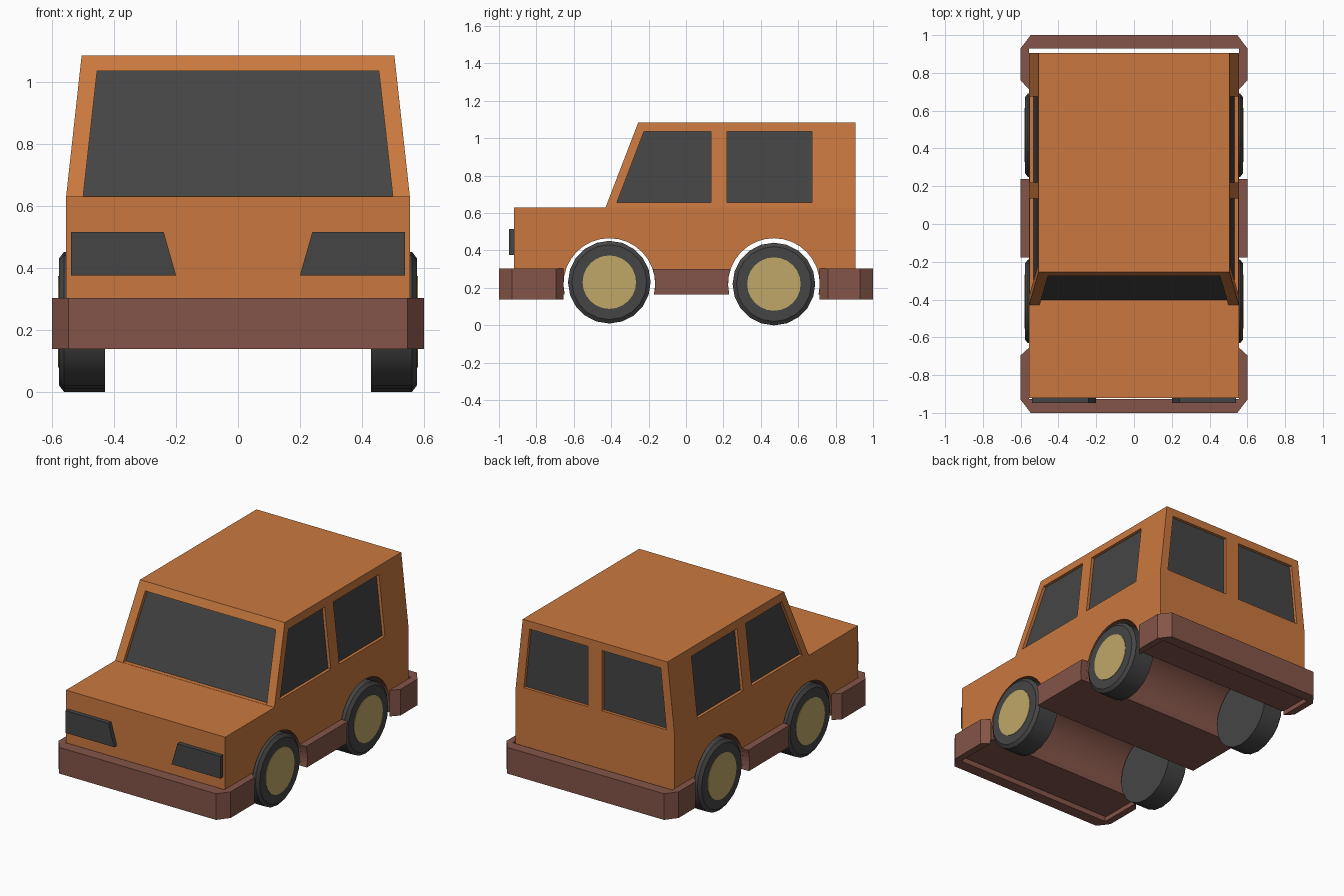
import bpy, bmesh, math
from mathutils import Vector

cube = bpy.data.objects.get("Cube")
if cube:
    bpy.data.objects.remove(cube, do_unlink=True)


def material(name, rgb):
    m = bpy.data.materials.new(name)
    m.use_nodes = True
    m.diffuse_color = (*rgb, 1)
    m.node_tree.nodes["Principled BSDF"].inputs["Base Color"].default_value = (*rgb, 1)
    return m


ORANGE = material("orange paint", (0.59, 0.19, 0.05))
BROWN = material("brown trim", (0.23, 0.09, 0.065))
CHARCOAL = material("charcoal", (0.06, 0.06, 0.06))
TAN = material("tan hub", (0.53, 0.39, 0.14))


def finish(bm, name, *mats):
    bmesh.ops.recalc_face_normals(bm, faces=bm.faces)
    mesh = bpy.data.meshes.new(name)
    bm.to_mesh(mesh)
    bm.free()
    for m in mats:
        mesh.materials.append(m)
    ob = bpy.data.objects.new(name, mesh)
    bpy.context.collection.objects.link(ob)
    return ob


def activate(ob):
    bpy.ops.object.select_all(action='DESELECT')
    ob.select_set(True)
    bpy.context.view_layer.objects.active = ob


def smooth(ob):
    activate(ob)
    bpy.ops.object.shade_smooth_by_angle(angle=math.radians(28))


def prism_mesh(points, start, end):
    """Sweep a polygon from one offset to another."""
    bm = bmesh.new()
    a = [bm.verts.new(Vector(p) + Vector(start)) for p in points]
    b = [bm.verts.new(Vector(p) + Vector(end)) for p in points]
    bm.faces.new(a)
    bm.faces.new(b[::-1])
    for i in range(len(a)):
        j = (i + 1) % len(a)
        bm.faces.new((a[j], a[i], b[i], b[j]))
    return bm


def prism(name, points, start, end, mat):
    return finish(prism_mesh(points, start, end), name, mat)


def arch(y, first, last, steps):
    """Wheel arch points between two heights-derived angles, from back to front."""
    return [(0, y + ARCH_R * math.cos(t), ARCH_Z + ARCH_R * math.sin(t))
            for t in (first + (last - first) * i / steps for i in range(steps + 1))]


ARCH_R, ARCH_Z, FLOOR, BELT, ROOF = 0.245, 0.22, 0.165, 0.63, 1.085
FRONT_Y, REAR_Y, HALF, ROOF_HALF = -0.41, 0.47, 0.555, 0.505
low = math.asin((FLOOR - ARCH_Z) / ARCH_R)
high = math.asin((0.30 - ARCH_Z) / ARCH_R)

# Lower body with wheel arches cut right through
profile = [(0, -0.92, FLOOR), (0, -0.92, BELT), (0, 0.905, BELT), (0, 0.905, FLOOR)]
for y in (REAR_Y, FRONT_Y):
    profile += arch(y, low, math.pi - low, 18)
bm = prism_mesh(profile, (-HALF, 0, 0), (HALF, 0, 0))
bmesh.ops.recalc_face_normals(bm, faces=bm.faces)
for f in bm.faces:
    c = f.calc_center_median()
    if abs(f.normal.x) < 0.5 and c.z < 0.5 and -0.9 < c.y < 0.9:
        f.material_index = 1
smooth(finish(bm, "lower_body", ORANGE, BROWN))

# Cabin, narrowing towards the roof
bm = prism_mesh([(0, -0.43, BELT), (0, 0.905, BELT), (0, 0.905, ROOF), (0, -0.255, ROOF)],
                (-HALF, 0, 0), (HALF, 0, 0))
for v in bm.verts:
    if v.co.z > 1:
        v.co.x = math.copysign(ROOF_HALF, v.co.x)
cabin = finish(bm, "cabin", ORANGE)


def side_x(z):
    return HALF + (ROOF_HALF - HALF) * (z - BELT) / (ROOF - BELT)


def shield_y(z):
    return -0.43 + 0.175 * (z - BELT) / (ROOF - BELT)


def window(name, points, inward, depth):
    """Recess the cabin and lay a glass plate at the bottom of the recess."""
    d = Vector(inward)
    cutter = prism(name + "_cutter", points, d * -0.05, d * depth, ORANGE)
    cutter.hide_render = True
    mod = cabin.modifiers.new(name, 'BOOLEAN')
    mod.operation, mod.solver, mod.object = 'DIFFERENCE', 'EXACT', cutter
    activate(cabin)
    bpy.ops.object.modifier_apply(modifier=mod.name)
    bpy.data.objects.remove(cutter, do_unlink=True)
    prism(name, points, d * (depth - 0.003), d * (depth + 0.004), CHARCOAL)


SILL, HEAD = 0.655, 1.035
z0 = BELT + 0.001
window("windshield", [(-0.5, shield_y(z0), z0), (0.5, shield_y(z0), z0),
                      (0.455, shield_y(HEAD), HEAD), (-0.455, shield_y(HEAD), HEAD)],
       (0, 1, 0), 0.03)

for s, side in ((1, "left"), (-1, "right")):
    # Side and rear windows
    for part, y0, y1, y2 in (("front", -0.37, -0.225, 0.135), ("rear", 0.22, 0.22, 0.675)):
        pts = [(s * side_x(z), y, z) for y, z in
               ((y0, SILL), (y2, SILL), (y2, HEAD), (y1, HEAD))]
        window(f"{side}_{part}_window", pts, (-s, 0, 0), 0.022)
    window(f"{side}_tailgate_window",
           [(s * x, 0.905, z) for x, z in
            ((0.048, SILL), (0.497, SILL), (0.457, HEAD), (0.048, HEAD))],
           (0, -1, 0), 0.022)

    # Headlight
    prism(side + "_headlight",
          [(s * x, -0.92, z) for x, z in
           ((0.2, 0.375), (0.54, 0.375), (0.54, 0.515), (0.24, 0.515))],
          (0, 0.005, 0), (0, -0.027, 0), CHARCOAL)

    # Side sill following both arches
    prism(side + "_sill",
          arch(FRONT_Y, low, high, 5) + arch(REAR_Y, math.pi - high, math.pi - low, 5),
          (s * 0.55, 0, 0), (s * 0.6, 0, 0), BROWN)

    # Wheels: turned tyre with a chamfered outer rim and a flat hub plate
    for part, y, z in (("front", FRONT_Y, 0.23), ("rear", REAR_Y, 0.22)):
        bm = bmesh.new()
        n = 20
        rings = [[bm.verts.new((s * x, y + r * math.cos(math.tau * i / n),
                                z + r * math.sin(math.tau * i / n))) for i in range(n)]
                 for x, r in ((0.43, 0.221), (0.562, 0.221), (0.578, 0.2))]
        for a, b in zip(rings, rings[1:]):
            for i in range(n):
                j = (i + 1) % n
                bm.faces.new((a[i], a[j], b[j], b[i]))
        bm.faces.new(rings[0])
        bm.faces.new(rings[-1])
        smooth(finish(bm, f"{side}_{part}_tyre", CHARCOAL))
        hub = [(0, y + 0.143 * math.cos(math.tau * i / 24),
                z + 0.143 * math.sin(math.tau * i / 24)) for i in range(24)]
        prism(f"{side}_{part}_hub", hub, (s * 0.576, 0, 0), (s * 0.581, 0, 0), TAN)

# Wrap-around bumpers, separated from the body by a narrow slot
for name, d, tip, shoulder, inner in (("front_bumper", -1, 0.655, 0.695, 0.927),
                                      ("rear_bumper", 1, 0.713, 0.76, 0.93)):
    half = [(0.556, inner), (0.556, tip), (0.6, shoulder), (0.6, 0.93), (0.547, 1.0)]
    outline = [(x, d * y, 0) for x, y in half] + [(-x, d * y, 0) for x, y in half[::-1]]
    prism(name, outline, (0, 0, 0.137), (0, 0, 0.302), BROWN)
